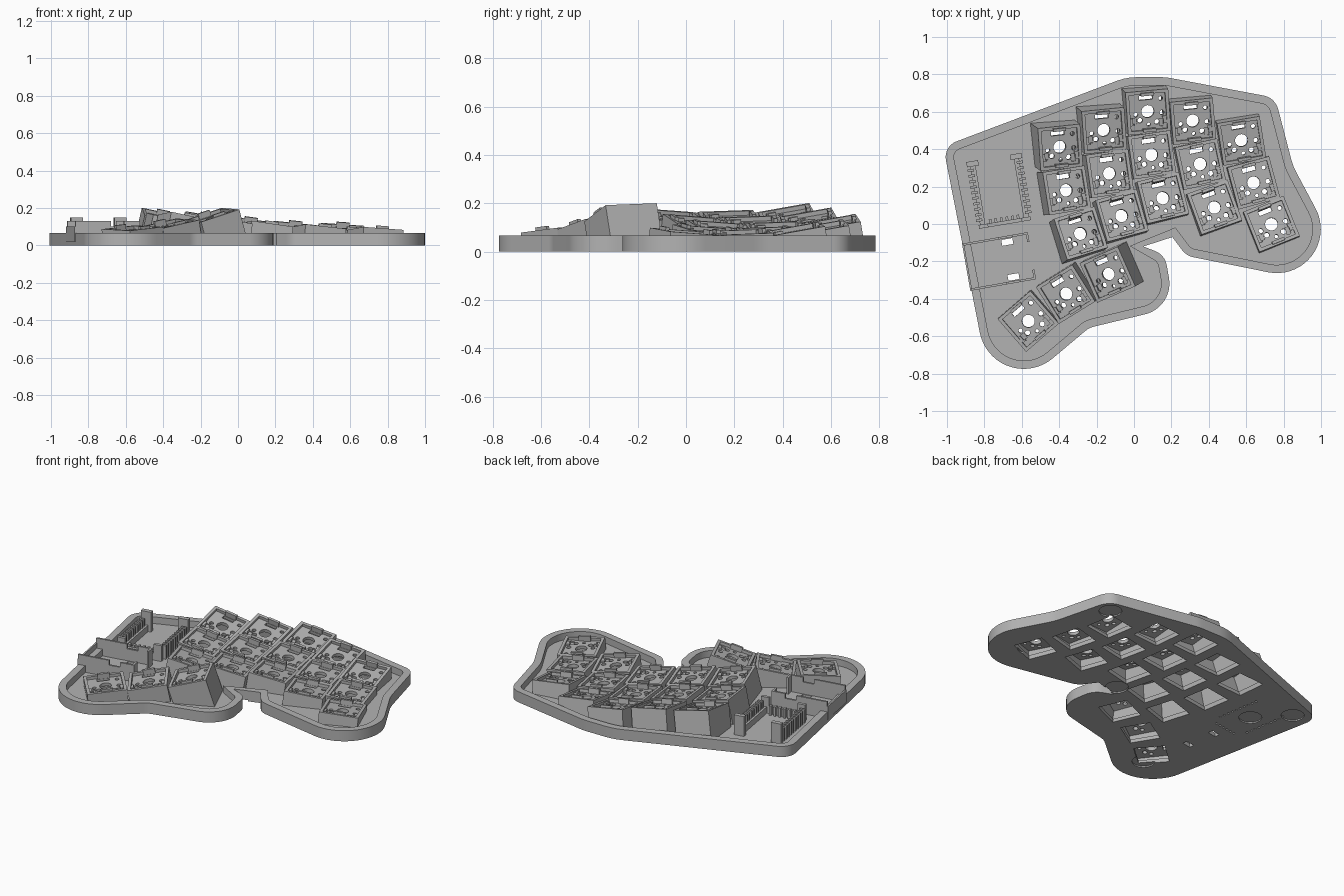
import bpy, bmesh, math
from mathutils import Matrix, Vector

cube = bpy.data.objects.get("Cube")
if cube:
    bpy.data.objects.remove(cube, do_unlink=True)

grey = bpy.data.materials.new("matt grey")
grey.use_nodes = True
COLOUR = (0.45, 0.45, 0.45, 1)
grey.diffuse_color = COLOUR
grey.node_tree.nodes["Principled BSDF"].inputs["Base Color"].default_value = COLOUR

FLOOR, RIM_TOP, RIM_WIDTH = 0.025, 0.067, 0.044


def make_object(name, bm):
    bmesh.ops.recalc_face_normals(bm, faces=bm.faces)
    mesh = bpy.data.meshes.new(name)
    bm.to_mesh(mesh)
    bm.free()
    mesh.materials.append(grey)
    obj = bpy.data.objects.new(name, mesh)
    bpy.context.collection.objects.link(obj)
    return obj


def add_box(bm, low, high, matrix=Matrix()):
    low, high = Vector(low), Vector(high)
    size = Matrix.Diagonal((*(high - low), 1))
    bmesh.ops.create_cube(bm, size=1, matrix=matrix @ Matrix.Translation((low + high) / 2) @ size)


def add_cylinder(bm, x, y, radius, low, high, matrix=Matrix(), sides=24):
    place = matrix @ Matrix.Translation((x, y, (low + high) / 2))
    bmesh.ops.create_cone(bm, cap_ends=True, segments=sides, radius1=radius,
                          radius2=radius, depth=high - low, matrix=place)


def bridge(bm, first, second):
    for i in range(len(first)):
        j = (i + 1) % len(first)
        bm.faces.new((first[i], first[j], second[j], second[i]))


def cut(obj, cutter):
    """Subtract the cutter, keep the result as plain mesh."""
    cutter.hide_render = True
    mod = obj.modifiers.new("cut", 'BOOLEAN')
    mod.operation, mod.solver, mod.object = 'DIFFERENCE', 'EXACT', cutter
    mod.use_self = True
    bpy.context.view_layer.update()
    graph = bpy.context.evaluated_depsgraph_get()
    mesh = bpy.data.meshes.new_from_object(obj.evaluated_get(graph))
    obj.modifiers.clear()
    obj.data = mesh
    bpy.data.objects.remove(cutter, do_unlink=True)


def rounded(corners):
    """Replace each corner (x, y, radius) by an arc."""
    points = []
    for i, (x, y, r) in enumerate(corners):
        here = Vector((x, y))
        a = (Vector(corners[i - 1][:2]) - here).normalized()
        b = (Vector(corners[(i + 1) % len(corners)][:2]) - here).normalized()
        if r == 0:
            points.append(here)
            continue
        half = a.angle(b) / 2
        centre = here + (a + b).normalized() * r / math.sin(half)
        start = here + a * r / math.tan(half) - centre
        end = here + b * r / math.tan(half) - centre
        sweep = start.angle_signed(end)
        steps = max(3, int(abs(sweep) / 0.12))
        for k in range(steps + 1):
            points.append(centre + Matrix.Rotation(-sweep * k / steps, 2) @ start)
    return points


def inset(points, distance):
    """Offset a clockwise outline inward."""
    result = []
    for i, p in enumerate(points):
        d1 = (p - points[i - 1]).normalized()
        d2 = (points[(i + 1) % len(points)] - p).normalized()
        n1, n2 = Vector((d1.y, -d1.x)), Vector((d2.y, -d2.x))
        mid = (n1 + n2).normalized()
        result.append(p + mid * distance / max(0.6, mid.dot(n1)))
    return result


# Tray: solid floor with a raised rim
corners = [(-1.02, .415, .09), (-.04, .785, .3), (.17, .785, .3), (.755, .675, .1),
           (.85, .31, .3), (1.205, -.356, .235), (.28, -.17, .1), (.205, -.07, 0),
           (.05, -.12, 0), (.165, -.165, .1), (.215, -.445, .17), (-.24, -.555, .1),
           (-.746, -.98, .24)]
outer = rounded(corners)
inner = inset(outer, RIM_WIDTH)
bm = bmesh.new()
rings = [[bm.verts.new((*p, z)) for p in pts] for pts, z in
         ((outer, 0), (outer, RIM_TOP), (inner, RIM_TOP), (inner, FLOOR))]
for lower, upper in zip(rings, rings[1:]):
    bridge(bm, lower, upper)
bm.faces.new(rings[0])
bm.faces.new(rings[-1])
tray = make_object("tray", bm)

# Key positions: name, x, y, z, turn, pitch, roll
columns = {
    "inner": (12, [(-.395, .41, .15, 4), (-.36, .18, .137, 9), (-.285, -.05, .14, 18)]),
    "index": (10, [(-.16, .5, .135, 4), (-.13, .27, .118, 8), (-.065, .045, .12, 16)]),
    "middle": (8, [(.075, .6, .112, 4), (.095, .37, .098, 8), (.155, .14, .1, 14)]),
    "ring": (6, [(.315, .55, .092, 5), (.355, .32, .08, 12), (.43, .09, .085, 20)]),
    "outer": (4, [(.575, .445, .085, 9), (.64, .22, .073, 15), (.735, 0, .075, 22)]),
}
keys = []
for name, (roll, rows) in columns.items():
    for (x, y, z, turn), pitch, row in zip(rows, (10, 2, -4), ("back", "middle", "front")):
        keys.append((f"{name}_{row}", x, y, z, turn, pitch, roll))
keys += [("thumb_low", -.565, -.52, .085, 41, 2, -5),
         ("thumb_middle", -.365, -.375, .11, 32, 2, -11),
         ("thumb_high", -.14, -.27, .155, 24, 2, -17)]


def key_frame(x, y, z, turn, pitch, roll):
    turn, pitch, roll = (math.radians(v) for v in (turn, pitch, roll))
    return (Matrix.Translation((x, y, z)) @ Matrix.Rotation(turn, 4, 'Z')
            @ Matrix.Rotation(pitch, 4, 'X') @ Matrix.Rotation(roll, 4, 'Y'))


def square(bm, frame, half, height=None, ground=None):
    """Four corners at a local height, or dropped along the key's axis to a level."""
    axis = frame.to_3x3() @ Vector((0, 0, 1))
    ring = []
    for sx, sy in ((-1, -1), (1, -1), (1, 1), (-1, 1)):
        p = frame @ Vector((sx * half, sy * half, height or 0))
        if ground is not None:
            p -= axis * (p.z - ground) / axis.z
        ring.append(bm.verts.new(p))
    return ring


# Switch plate, drilled once and shared by all sockets
bm = bmesh.new()
add_box(bm, (-.1, -.1, -.03), (.1, .1, -.01))
for sy in (-1, 1):
    add_box(bm, (-.035, sy * .098 - .008, -.012), (.035, sy * .098 + .008, .022))
for sx in (-1, 1):
    add_box(bm, (sx * .088 - .012, -.07, -.012), (sx * .088 + .012, -.03, 0))
plate = make_object("switch_plate", bm)
bm = bmesh.new()
add_cylinder(bm, 0, 0, .034, -.1, .1)
for x, y, r in ((.074, .065, .012), (.076, -.012, .013), (-.066, -.012, .012),
                (-.045, -.045, .014), (.045, -.06, .014), (0, -.07, .01)):
    add_cylinder(bm, x, y, r, -.1, .1, sides=12)
add_box(bm, (-.042, .064, -.1), (.03, .088, .1))
add_box(bm, (-.085, -.062, -.018), (-.062, -.03, .1))
add_box(bm, (.058, -.085, -.018), (.08, -.045, .1))
cut(plate, make_object("plate_cutter", bm))
plate_mesh = plate.data
bpy.data.objects.remove(plate, do_unlink=True)

# Sockets: tilted hollow skirts carrying the plates
cutter = bmesh.new()
for name, *pose in keys:
    frame = key_frame(*pose)
    bm = bmesh.new()
    rings = [square(bm, frame, .116, ground=.01), square(bm, frame, .116, height=.008),
             square(bm, frame, .098, height=.008), square(bm, frame, .098, ground=.01)]
    for i in range(4):
        bridge(bm, rings[i], rings[(i + 1) % 4])
    make_object(name + "_socket", bm)
    seat = bpy.data.objects.new(name + "_plate", plate_mesh)
    seat.matrix_world = frame
    bpy.context.collection.objects.link(seat)
    low, high = square(cutter, frame, .09, ground=-.02), square(cutter, frame, .09, ground=.035)
    bridge(cutter, low, high)
    cutter.faces.new(low)
    cutter.faces.new(high)

# Controller cradle: two pin combs, a front stop and corner posts
cradle = Matrix.Translation((-.72, .18, 0)) @ Matrix.Rotation(math.radians(9.5), 4, 'Z')
bm = bmesh.new()
for sx in (-1, 1):
    add_box(bm, (sx * .118 - .014, -.17, .02), (sx * .118 + .014, .15, .065), cradle)
    add_box(bm, (sx * .118 - .032, .15, .02), (sx * .118 + .032, .178, .15), cradle)
    add_box(bm, (sx * .115 - .025, -.185, .02), (sx * .115 + .025, -.165, .125), cradle)
    for i in range(10):
        y = -.14 + i * .03
        add_box(bm, (sx * .133 - .017, y - .007, .02), (sx * .133 + .017, y + .007, .11), cradle)
        add_cylinder(cutter, sx * .118, y + .015, .007, -.02, .012, cradle, 8)
add_box(bm, (-.12, -.185, .02), (.12, -.165, .07), cradle)
for i in range(6):
    x = -.075 + i * .03
    add_box(bm, (x - .007, -.168, .02), (x + .007, -.145, .085), cradle)
    add_cylinder(cutter, x, -.19, .007, -.02, .012, cradle, 8)
make_object("controller_cradle", bm)

# Battery bay: upright walls with clip slots
bay = Matrix.Translation((-.72, -.2, 0)) @ Matrix.Rotation(math.radians(10), 4, 'Z')
bm = bmesh.new()
for sy in (-1, 1):
    for x1, x2, top in ((-.175, .02, .13), (.02, .09, .1), (.09, .175, .13)):
        add_box(bm, (x1, sy * .122 - .006, .02), (x2, sy * .122 + .006, top), bay)
    add_box(cutter, (.03, sy * .095 - .016, -.02), (.09, sy * .095 + .016, .05), bay)
    add_box(bm, (.165, sy * .1 - .025, .02), (.177, sy * .1 + .025, .13), bay)
add_box(bm, (-.18, -.128, .02), (-.17, .128, .1), bay)
make_object("battery_bay", bm)

# Underside: round foot recesses, then drill the tray
for x, y in ((-.89, .355), (.68, .6), (.76, -.03), (.09, -.045), (-.575, -.6), (-.72, .18)):
    add_cylinder(cutter, x, y, .066, -.02, .008, sides=32)
cut(tray, make_object("tray_cutter", cutter))

bpy.ops.object.select_all(action='DESELECT')
tray.select_set(True)
bpy.context.view_layer.objects.active = tray
bpy.ops.object.shade_smooth_by_angle(angle=math.radians(25))
